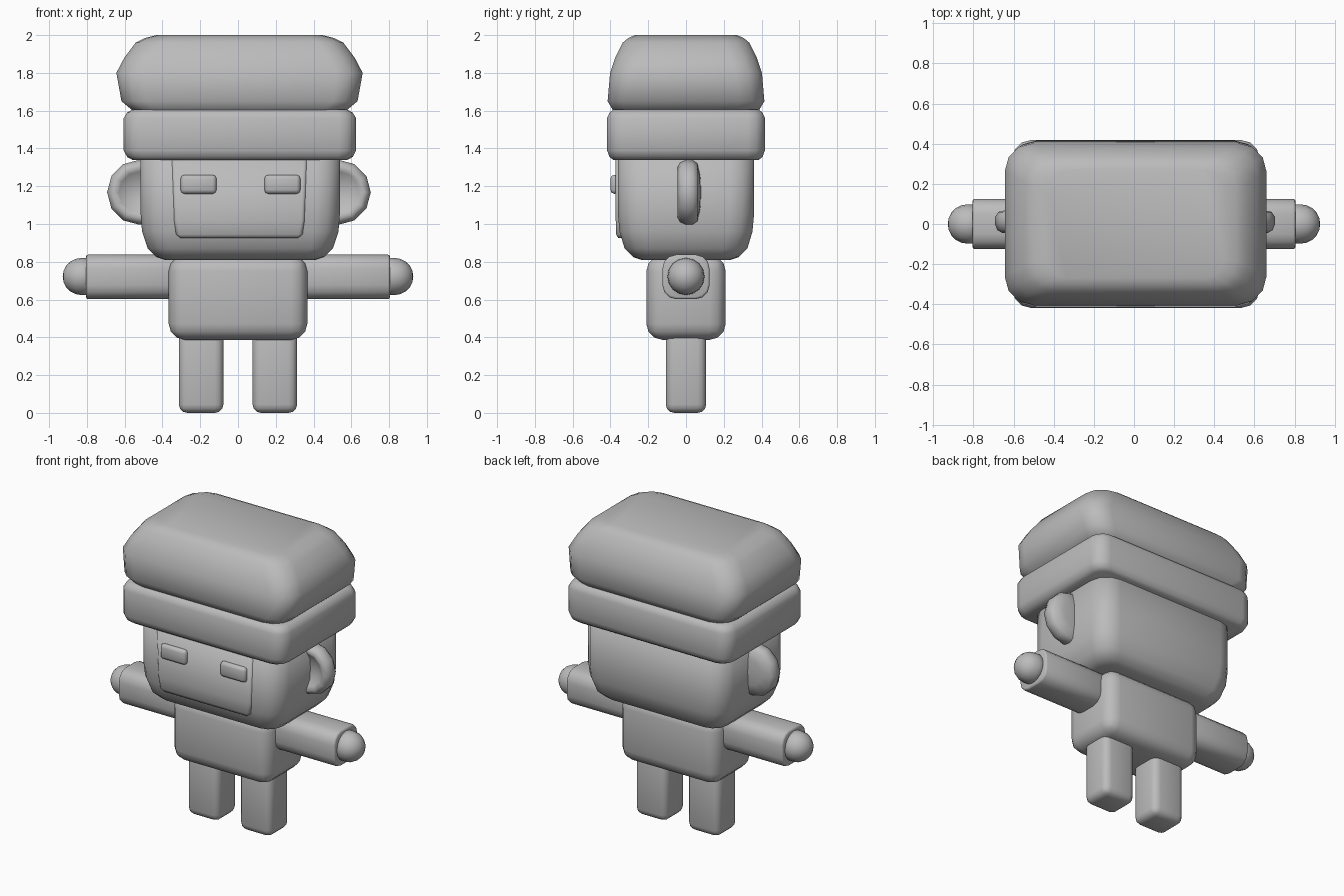
import bpy, bmesh, math
from mathutils import Matrix, Vector

if "Cube" in bpy.data.objects:
    bpy.data.objects.remove(bpy.data.objects["Cube"])

grey = bpy.data.materials.new("plain grey")
grey.diffuse_color = (0.5, 0.5, 0.5, 1)
grey.use_nodes = True
grey.node_tree.nodes["Principled BSDF"].inputs["Base Color"].default_value = grey.diffuse_color


def finish(name, bm):
    bmesh.ops.recalc_face_normals(bm, faces=bm.faces)
    me = bpy.data.meshes.new(name)
    bm.to_mesh(me)
    bm.free()
    me.materials.append(grey)
    for p in me.polygons:
        p.use_smooth = True
    ob = bpy.data.objects.new(name, me)
    bpy.context.collection.objects.link(ob)
    return ob


def loft(name, rings, cx=0.0, cy=0.0, steps=3):
    """Stack of rounded rectangles: (z, half x, half y, corner radius)."""
    bm = bmesh.new()
    loops = []
    for z, hx, hy, r in rings:
        loop = []
        for k, (sx, sy) in enumerate(((1, 1), (-1, 1), (-1, -1), (1, -1))):
            for i in range(steps + 1):
                a = math.pi / 2 * (k + i / steps)
                loop.append(bm.verts.new((cx + sx * (hx - r) + r * math.cos(a),
                                          cy + sy * (hy - r) + r * math.sin(a), z)))
        loops.append(loop)
    n = len(loops[0])
    for a, b in zip(loops, loops[1:]):
        for i in range(n):
            j = (i + 1) % n
            bm.faces.new((a[i], a[j], b[j], b[i]))
    bm.faces.new(loops[0])
    bm.faces.new(loops[-1])
    return finish(name, bm)


def box(name, lo, hi, bevel, segments=3):
    """Rounded box between two corners."""
    lo, hi = Vector(lo), Vector(hi)
    bm = bmesh.new()
    bmesh.ops.create_cube(bm, size=1, matrix=Matrix.Translation((lo + hi) / 2)
                          @ Matrix.Diagonal((*(hi - lo), 1)))
    bmesh.ops.bevel(bm, geom=bm.edges[:], offset=bevel, segments=segments,
                    profile=0.5, affect='EDGES')
    return finish(name, bm)


def lathe(name, profile, origin, axis, sides):
    """Revolve (radius, distance along axis) points around an axis."""
    bm = bmesh.new()
    verts = [bm.verts.new((r, 0, h)) for r, h in profile]
    edges = [bm.edges.new(p) for p in zip(verts, verts[1:])]
    bmesh.ops.spin(bm, geom=verts + edges, cent=(0, 0, 0), axis=(0, 0, 1),
                   angle=2 * math.pi, steps=sides, use_duplicate=False)
    bmesh.ops.remove_doubles(bm, verts=bm.verts, dist=0.0005)
    turn = Vector((0, 0, 1)).rotation_difference(Vector(axis)).to_matrix().to_4x4()
    bm.transform(Matrix.Translation(origin) @ turn)
    return finish(name, bm)


# Hat crown and band
loft("hat_crown", [(1.58, 0.52, 0.36, 0.10), (1.60, 0.565, 0.385, 0.12),
                   (1.65, 0.625, 0.415, 0.13), (1.80, 0.652, 0.402, 0.14),
                   (1.88, 0.61, 0.375, 0.14), (1.96, 0.55, 0.335, 0.13),
                   (1.985, 0.50, 0.305, 0.12), (2.0, 0.44, 0.27, 0.10)], cx=0.008)
loft("hat_band", [(1.34, 0.57, 0.385, 0.07), (1.355, 0.597, 0.405, 0.08),
                  (1.39, 0.615, 0.418, 0.09), (1.56, 0.615, 0.418, 0.09),
                  (1.59, 0.597, 0.405, 0.08), (1.605, 0.57, 0.385, 0.07)], cx=0.01)

# Head with a rounded chin
loft("head", [(0.81, 0.40, 0.235, 0.08), (0.825, 0.445, 0.28, 0.10),
              (0.87, 0.49, 0.325, 0.12), (0.96, 0.52, 0.352, 0.13),
              (1.05, 0.527, 0.36, 0.13), (1.45, 0.527, 0.36, 0.13)], cx=0.012)

# Face plate, slightly narrower at the bottom
loft("face_plate", [(0.925, 0.31, 0.012, 0.01), (0.945, 0.335, 0.024, 0.02),
                    (1.02, 0.347, 0.026, 0.02), (1.38, 0.36, 0.026, 0.02)],
     cx=0.007, cy=-0.346)

ear_profile = [(0, 0.0), (0.07, -0.005), (0.11, -0.03), (0.135, -0.045), (0.16, -0.03),
               (0.172, 0.0), (0.172, 0.035), (0.155, 0.06), (0.09, 0.075), (0, 0.08)]
hand_profile = [(0, 0), (0.098, 0), (0.098, 0.06)] + [
    (0.098 * math.cos(a), 0.06 + 0.098 * math.sin(a))
    for a in (math.pi / 2 * i / 5 for i in range(1, 6))]

for side, s in (("left", -1), ("right", 1)):
    # Eyes
    ex = 0.013 + s * 0.222
    box(side + "_eye", (ex - 0.095, -0.40, 1.16), (ex + 0.095, -0.355, 1.26), 0.02, 2)
    # Cupped ears, hollow toward the front
    lathe(side + "_ear", ear_profile, (0.005 + s * 0.526, 0, 1.168), (0, 1, 0), 12)
    # Arms and round hands
    arm = box(side + "_arm", (s * 0.55 - 0.25, -0.122, 0.602),
              (s * 0.55 + 0.25, 0.122, 0.838), 0.02, 1)
    bm = bmesh.new()
    bmesh.ops.create_cube(bm, size=1, matrix=Matrix.Translation((s * 0.55, 0, 0.72))
                          @ Matrix.Diagonal((0.51, 0.25, 0.236, 1)))
    long_edges = [e for e in bm.edges
                  if abs(e.verts[0].co.x - e.verts[1].co.x) > 0.1]
    bmesh.ops.bevel(bm, geom=long_edges, offset=0.075, segments=3, profile=0.5, affect='EDGES')
    rim = [e for e in bm.edges if abs(e.verts[0].co.x - e.verts[1].co.x) < 0.01]
    bmesh.ops.bevel(bm, geom=rim, offset=0.012, segments=2, profile=0.5, affect='EDGES')
    bpy.data.objects.remove(arm)
    finish(side + "_arm", bm)
    lathe(side + "_hand", hand_profile, (s * 0.77, 0, 0.722), (s, 0, 0), 16)
    # Legs
    lx = s * 0.195
    box(side + "_leg", (lx - 0.118, -0.107, 0.0), (lx + 0.118, 0.107, 0.46), 0.045)

# Torso
box("torso", (-0.367, -0.21, 0.387), (0.367, 0.21, 0.835), 0.085)
